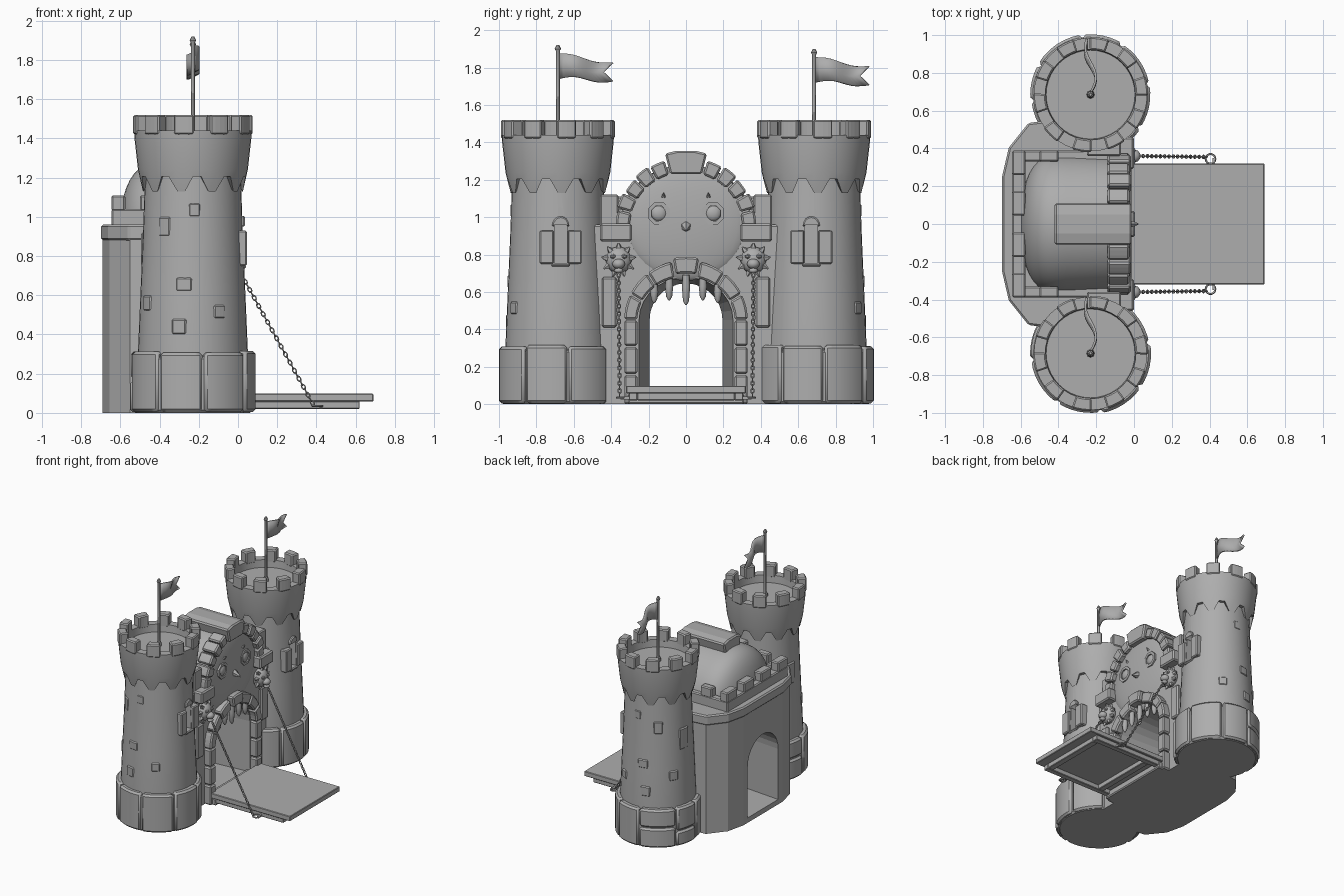
import bpy, bmesh, math, random
from mathutils import Vector, Matrix

if "Cube" in bpy.data.objects:
    bpy.data.objects.remove(bpy.data.objects["Cube"])
random.seed(4)

stone = bpy.data.materials.new("stone_grey")
stone.diffuse_color = (0.42, 0.42, 0.42, 1)
stone.use_nodes = True
stone.node_tree.nodes["Principled BSDF"].inputs["Base Color"].default_value = stone.diffuse_color
CX, TY = -0.23, 0.685          # tower centre


def finish(name, bm, bevel=0, smooth=None, solid=0):
    if not solid:
        bmesh.ops.recalc_face_normals(bm, faces=bm.faces[:])
    me = bpy.data.meshes.new(name)
    bm.to_mesh(me)
    bm.free()
    ob = bpy.data.objects.new(name, me)
    bpy.context.collection.objects.link(ob)
    me.materials.append(stone)
    bpy.ops.object.select_all(action='DESELECT')
    ob.select_set(True)
    bpy.context.view_layer.objects.active = ob
    if smooth:
        bpy.ops.object.shade_smooth_by_angle(angle=math.radians(smooth))
    if bevel:
        m = ob.modifiers.new("bevel", 'BEVEL')
        m.width, m.segments, m.angle_limit = bevel, 1, math.radians(40)
    if solid:
        m = ob.modifiers.new("solid", 'SOLIDIFY')
        m.thickness, m.offset = solid, 0
    return ob


def loft(bm, rings):
    vs = [[bm.verts.new(p) for p in r] for r in rings]
    n = len(vs[0])
    for a, b in zip(vs, vs[1:]):
        for i in range(n):
            bm.faces.new((a[i], a[(i + 1) % n], b[(i + 1) % n], b[i]))
    bm.faces.new(vs[0][::-1])
    bm.faces.new(vs[-1])


def prism(bm, pts, lo, hi, axis='z'):
    if axis == 'z':
        loft(bm, [[(a, b, h) for a, b in pts] for h in (lo, hi)])
    else:
        loft(bm, [[(h, a, b) for a, b in pts] for h in (lo, hi)])


def box(bm, x0, x1, y0, y1, z0, z1):
    prism(bm, [(x0, y0), (x1, y0), (x1, y1), (x0, y1)], z0, z1)


def sector(c, r0, r1, a0, a1, n=4):
    """Curved stone outline; each radius is a (u, v) pair."""
    t = [math.radians(a0 + (a1 - a0) * i / n) for i in range(n + 1)]
    f = lambda r, a: (c[0] + r[0] * math.cos(a), c[1] + r[1] * math.sin(a))
    return [f(r1, a) for a in t] + [f(r0, a) for a in reversed(t)]


def ring_of(cx, cy, r, z, n=40):
    return [(cx + r * math.cos(2 * math.pi * i / n), cy + r * math.sin(2 * math.pi * i / n), z) for i in range(n)]


def arch(w, spring, top, z0, n=14):
    return [(-w, z0), (w, z0)] + [(w * math.cos(math.pi * i / n), spring + (top - spring) * math.sin(math.pi * i / n)) for i in range(n + 1)]


def cut(ob, bm):
    c = finish("cutter", bm)
    c.hide_render = True
    bpy.context.view_layer.objects.active = ob
    m = ob.modifiers.new("cut", 'BOOLEAN')
    m.operation, m.object, m.solver = 'DIFFERENCE', c, 'EXACT'
    bpy.ops.object.modifier_apply(modifier="cut")
    bpy.data.objects.remove(c)


def ball(bm, loc, size, sub=2):
    bmesh.ops.create_icosphere(bm, subdivisions=sub, radius=1,
                               matrix=Matrix.Translation(loc) @ Matrix.Diagonal((*size, 1)))


def spike(bm, base, tip, r, n=7):
    d = Vector(tip) - Vector(base)
    m = Matrix.Translation((Vector(base) + Vector(tip)) / 2) @ d.to_track_quat('Z', 'Y').to_matrix().to_4x4()
    bmesh.ops.create_cone(bm, cap_ends=True, segments=n, radius1=r, radius2=r * 0.15, depth=d.length, matrix=m)


def link(bm, m, R, r, stretch=1.0, n=10, k=5):
    g = []
    for i in range(n):
        a = 2 * math.pi * i / n
        g.append([bm.verts.new(m @ Vector(((R + r * math.cos(b)) * math.cos(a), r * math.sin(b), (R + r * math.cos(b)) * math.sin(a) * stretch)))
                  for b in (2 * math.pi * j / k for j in range(k))])
    for i in range(n):
        for j in range(k):
            bm.faces.new((g[i][j], g[(i + 1) % n][j], g[(i + 1) % n][(j + 1) % k], g[i][(j + 1) % k]))


# ---------- towers ----------
for s, side in ((-1, "left"), (1, "right")):
    cy = s * TY
    c = (CX, cy)
    # tapered shaft with recessed window
    bm = bmesh.new()
    loft(bm, [ring_of(*c, r, z) for r, z in ((0.28, 0), (0.28, 0.32), (0.268, 0.6), (0.255, 0.9), (0.243, 1.25))])
    shaft = finish(side + "_tower_shaft", bm, smooth=35)
    bm = bmesh.new()
    prism(bm, [(cy - s * 0.015 + y, z) for y, z in arch(0.034, 0.95, 0.99, 0.75)], -0.06, 0.2, 'x')
    cut(shaft, bm)
    # window frame and shutters
    bm = bmesh.new()
    wy = cy - s * 0.015
    for d in (-1, 1):
        y0, y1 = sorted((wy + d * 0.038, wy + d * 0.112))
        box(bm, -0.06, 0.045, y0, y1, 0.75, 0.93)
    prism(bm, sector((wy, 0.95), (0.033, 0.04), (0.047, 0.055), 0, 180, 8), -0.03, 0.035, 'x')
    box(bm, -0.04, 0.04, wy - 0.05, wy + 0.05, 0.735, 0.755)
    finish(side + "_window", bm, 0.008)
    # foundation stones
    bm = bmesh.new()
    loft(bm, [ring_of(*c, 0.305, z) for z in (0, 0.29)])
    a = 10
    for w in (48, 40, 52, 36, 50, 44, 46, 44):
        if w in (36, 52):
            h = random.uniform(0.12, 0.18)
            spans = ((0.005, h - 0.004), (h + 0.004, 0.312))
        else:
            spans = ((0.005, random.uniform(0.305, 0.318)),)
        for z0, z1 in spans:
            r = random.uniform(0.314, 0.322)
            prism(bm, sector(c, (0.25, 0.25), (r, r), a + 0.8, a + w - 0.8, 6), z0, z1)
        a += w
    finish(side + "_foundation", bm, 0.014, 35)
    # loose bricks on the shaft
    bm = bmesh.new()
    for ang, z, w, h in ((172, 0.75, 20, 0.17), (125 * s, 0.9, 16, 0.1), (100 * s, 0.62, 18, 0.07), (105 * s, 0.4, 16, 0.08),
                         (60 * s, 0.48, 14, 0.07), (150 * s, 0.52, 16, 0.08), (88 * s, 1.0, 14, 0.07)):
        r = 0.293 - 0.045 * z
        prism(bm, sector(c, (0.2, 0.2), (r + 0.006, r + 0.006), ang - w / 2, ang + w / 2), z, z + h)
    finish(side + "_bricks", bm, 0.008)
    # flared crown with toothed lower edge
    bm = bmesh.new()
    lo = [(0.255, 1.13) if i % 4 < 2 else (0.272, 1.205) for i in range(40)]
    edge = [(CX + r * math.cos(i * math.pi / 20), cy + r * math.sin(i * math.pi / 20), z) for i, (r, z) in enumerate(lo)]
    loft(bm, [ring_of(*c, 0.2, 1.21), edge] + [ring_of(*c, r, z) for r, z in
              ((0.28, 1.24), (0.298, 1.40), (0.3, 1.44), (0.24, 1.44), (0.235, 1.38))])
    finish(side + "_crown", bm, smooth=35)
    # merlons
    bm = bmesh.new()
    for i in range(10):
        a = i * 36 + 9
        prism(bm, sector(c, (0.237, 0.237), (0.305, 0.305), a - 10, a + 10), 1.42, 1.52)
    finish(side + "_merlons", bm, 0.008)
    # pole and swallow-tailed flag
    top = 1.91 - 0.01 * s
    bm = bmesh.new()
    loft(bm, [ring_of(*c, r, z, 8) for r, z in ((0.022, 1.37), (0.02, 1.4), (0.011, 1.42), (0.011, top - 0.03), (0.017, top - 0.02), (0.007, top))])
    finish(side + "_flagpole", bm, smooth=40)
    bm = bmesh.new()
    cols = []
    for i in range(13):
        t = i / 12
        x = CX + 0.028 * math.sin(t * 5.5)
        zt = top - 0.045 - 0.055 * t + 0.008 * math.sin(t * 7)
        zb = top - 0.18 - 0.01 * t + 0.012 * math.sin(t * 6)
        cols.append([bm.verts.new((x, cy + 0.01 + L * t, z)) for L, z in ((0.285, zt), (0.235, (zt + zb) / 2), (0.285, zb))])
    for p, q in zip(cols, cols[1:]):
        for j in range(2):
            bm.faces.new((p[j], q[j], q[j + 1], p[j + 1]))
    finish(side + "_flag", bm, smooth=60, solid=0.012)

# ---------- gatehouse ----------
half = [(-0.07, 0.5), (-0.3, 0.56), (-0.55, 0.53), (-0.655, 0.4), (-0.69, 0.25)]
plan = half + [(x, -y) for x, y in reversed(half)]
bm = bmesh.new()
prism(bm, plan, 0.0, 0.89)
body = finish("gatehouse_body", bm)
bm = bmesh.new()
loft(bm, [[(x, y, z) for y, z in arch(w, 0.45, top, 0.04)] for x, w, top in ((0.05, 0.262, 0.685), (-0.8, 0.185, 0.64))])
cut(body, bm)
bm = bmesh.new()
prism(bm, [(x - 0.008 if x < -0.1 else x, y * 1.01) for x, y in plan], 0.88, 0.96)
finish("gatehouse_ledge", bm, 0.01)

# rear parapet
bm = bmesh.new()
box(bm, -0.645, -0.575, -0.39, 0.39, 0.95, 1.04)
for y in (-0.325, -0.11, 0.11, 0.325):
    box(bm, -0.645, -0.575, y - 0.065, y + 0.065, 1.03, 1.11)
for s in (-1, 1):
    y0, y1 = sorted((s * 0.33, s * 0.39))
    box(bm, -0.6, -0.1, y0, y1, 0.95, 1.04)
    box(bm, -0.5, -0.4, y0, y1, 1.03, 1.11)
    y0, y1 = sorted((s * 0.36, s * 0.46))
    box(bm, -0.25, -0.07, y0, y1, 0.95, 1.12)
finish("parapet", bm, 0.008)

# vaulted roof, rounded at the back
bm = bmesh.new()
rings = []
for i in range(13):
    u = math.sin(i / 12 * math.pi / 2) * 0.995
    k = (1 - u ** 3.2) ** 0.5
    rings.append([(-0.36 - 0.245 * u, y * k, 0.93 + (z - 0.93) * k) for y, z in arch(0.37, 0.93, 1.28, 0.92, 24)])
loft(bm, [[(-0.06, y * 0.96, z) for y, z in arch(0.37, 0.93, 1.28, 0.92, 24)]] + rings)
finish("vault_roof", bm, smooth=40)

# upper arch stones and long keystone
bm = bmesh.new()
step = 73 / 5
for s in (0, 1):
    for i in range(5):
        a = i * step + 0.8
        b = (i + 1) * step - 0.8
        if s:
            a, b = 180 - b, 180 - a
        e = 0.008 * (i % 2)
        prism(bm, sector((0, 0.95), (0.30, 0.29), (0.375 + e, 0.37 + e), a, b, 3), -0.14, -0.025 + e, 'x')
prism(bm, [(-0.085, 1.23), (0.085, 1.23), (0.112, 1.34), (0.05, 1.355), (-0.05, 1.355), (-0.112, 1.34)], -0.42, -0.012, 'x')
finish("upper_arch_stones", bm, 0.01)

# bulging face panel with eyes, lids and nose
bm = bmesh.new()
bmesh.ops.create_uvsphere(bm, u_segments=32, v_segments=20, radius=1,
                          matrix=Matrix.Translation((-0.085, 0, 0.97)) @ Matrix.Diagonal((0.055, 0.33, 0.31, 1)))
finish("face_panel", bm, smooth=60)
bm = bmesh.new()
for s in (-1, 1):
    for i in range(8):
        prism(bm, sector((s * 0.145, 1.02), (0.043, 0.043), (0.064, 0.064), i * 45 + 22, i * 45 + 67, 1), -0.07, -0.028, 'x')
    ball(bm, (-0.045, s * 0.145, 1.02), (0.022, 0.044, 0.044))
    spike(bm, (-0.04, s * 0.12, 1.11), (-0.02, s * 0.12, 1.13), 0.012)
spike(bm, (-0.04, 0, 0.95), (0.022, 0, 0.93), 0.03, 6)
finish("face_features", bm, smooth=35)

# gate frame: jambs, arch stones, keystone
bm = bmesh.new()
for s in (-1, 1):
    y0, y1 = sorted((s * 0.26, s * 0.33))
    for z0, z1 in ((0, 0.155), (0.162, 0.305), (0.312, 0.45)):
        box(bm, -0.1, -0.012, y0, y1, z0, z1)
for i in range(7):
    a = i * 180 / 7
    e = 0.018 if i == 3 else 0
    prism(bm, sector((0, 0.45), (0.26, 0.232 + e), (0.33, 0.32 + e), a + 0.7, a + 180 / 7 - 0.7), -0.1, -0.012 + e, 'x')
finish("gate_frame", bm, 0.01)

# hanging fangs
bm = bmesh.new()
for y, z0, z1 in ((-0.17, 0.64, 0.54), (-0.09, 0.68, 0.555), (0, 0.69, 0.53), (0.09, 0.68, 0.555), (0.17, 0.64, 0.54)):
    loft(bm, [ring_of(-0.055, y, r, z, 8) for r, z in ((0.018, z0), (0.022, z0 * 0.6 + z1 * 0.4), (0.016, z1 + 0.02), (0.004, z1))])
finish("gate_fangs", bm, smooth=50)

for s, side in ((-1, "left"), (1, "right")):
    # shoulder blocks and buttress
    bm = bmesh.new()
    y0, y1 = sorted((s * 0.29, s * 0.46))
    box(bm, -0.12, 0.0, y0, y1, 0.87, 0.965)
    y0, y1 = sorted((s * 0.37, s * 0.45))
    prism(bm, [(y0, 0.41), (y1, 0.41), (y1, 0.68), (y0, 0.68)], -0.12, -0.045, 'x')
    finish(side + "_shoulder_blocks", bm, 0.01)
    # beast head holding the chain
    bm = bmesh.new()
    hy, hz = s * 0.36, 0.77
    ball(bm, (-0.05, hy, hz), (0.055, 0.07, 0.075))
    for i in range(9):
        a = math.radians(90 + i * 40)
        d = Vector((0, math.cos(a), math.sin(a)))
        o = Vector((-0.045, hy, hz))
        spike(bm, o + d * 0.04, o + d * 0.092 + Vector((0.01, 0, 0)), 0.03, 5)
    ball(bm, (0.0, hy, hz - 0.02), (0.035, 0.035, 0.028))
    ball(bm, (0.005, hy, hz - 0.055), (0.022, 0.025, 0.015))
    for d in (-1, 1):
        ball(bm, (-0.005, hy + d * 0.03, hz + 0.02), (0.014, 0.016, 0.014), 1)
    finish(side + "_beast_head", bm, smooth=30)
    # drawbridge chain and end ring
    bm = bmesh.new()
    p, q = Vector((0.02, hy, 0.70)), Vector((0.385, s * 0.355, 0.04))
    rot = (q - p).to_track_quat('Z', 'Y').to_matrix().to_4x4()
    for i in range(32):
        m = Matrix.Translation(p.lerp(q, (i + 0.5) / 32)) @ rot @ Matrix.Rotation(math.pi / 2 * (i % 2), 4, 'Z')
        link(bm, m, 0.0085, 0.0035, 1.55)
    link(bm, Matrix.Translation((0.405, s * 0.345, 0.035)) @ Matrix.Rotation(math.pi / 2, 4, 'X'), 0.025, 0.006, 1, 14)
    box(bm, 0.415, 0.43, min(s * 0.28, s * 0.35), max(s * 0.28, s * 0.35), 0.025, 0.04)
    finish(side + "_chain", bm, smooth=60)

# ---------- drawbridge ----------
bm = bmesh.new()
box(bm, -0.03, 0.69, -0.32, 0.32, 0.058, 0.098)
finish("drawbridge_deck", bm, 0.004)
bm = bmesh.new()
for s in (-1, 1):
    y0, y1 = sorted((s * 0.26, s * 0.305))
    box(bm, 0.0, 0.62, y0, y1, 0.02, 0.06)
box(bm, 0.57, 0.62, -0.26, 0.26, 0.02, 0.06)
box(bm, 0.08, 0.13, -0.26, 0.26, 0.02, 0.06)
finish("drawbridge_beams", bm, 0.004)
bm = bmesh.new()
prism(bm, [(-0.31, 0.0), (0.31, 0.0), (0.31, 0.055), (-0.31, 0.055)], -0.1, 0.02, 'x')
finish("threshold", bm, 0.008)
